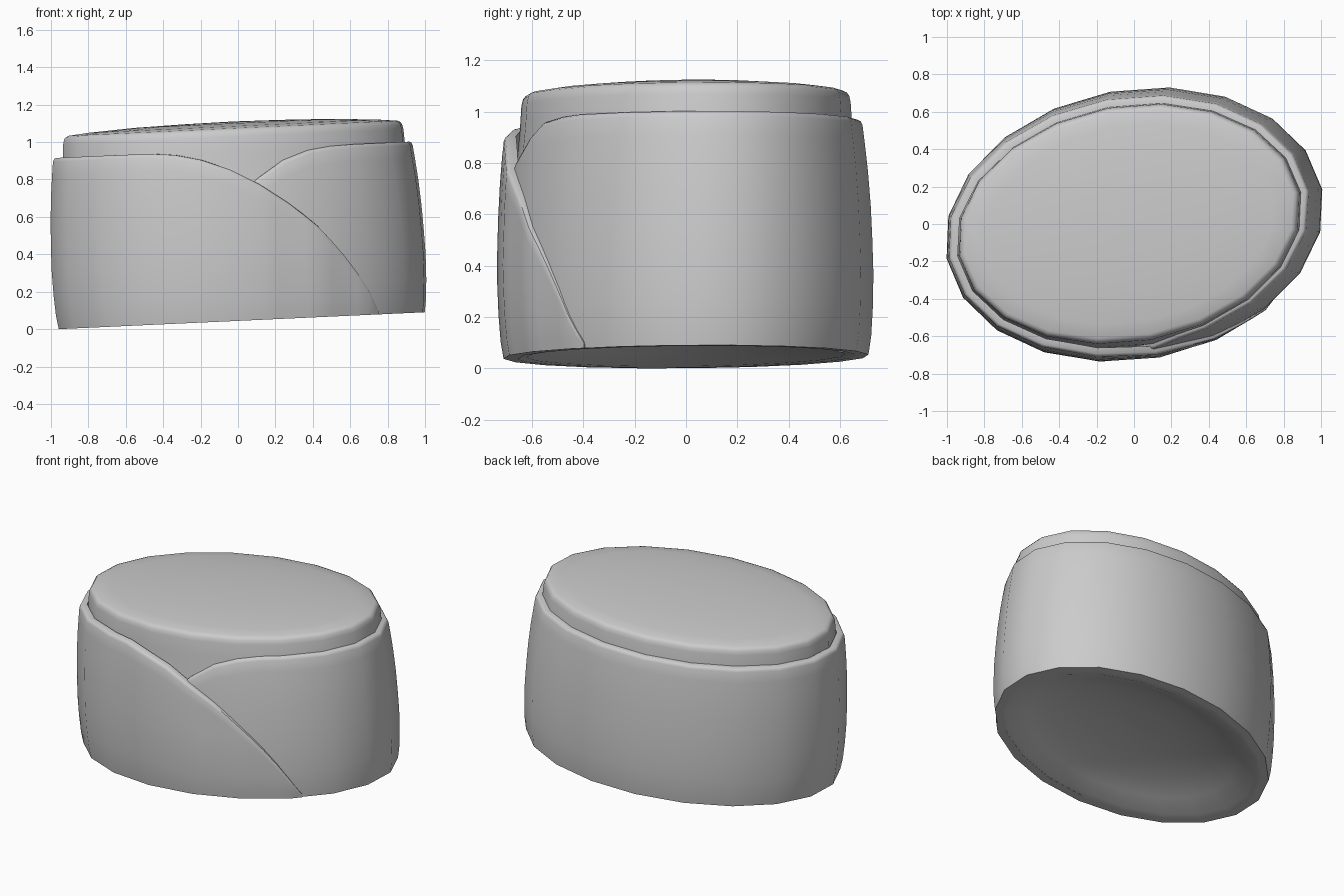
import bpy, bmesh, math
from mathutils import Matrix

cube = bpy.data.objects.get("Cube")
if cube:
    bpy.data.objects.remove(cube)

COLOUR = (0.6, 0.6, 0.6, 1)
grey = bpy.data.materials.new("mid_grey")
grey.use_nodes = True
grey.diffuse_color = COLOUR
grey.node_tree.nodes["Principled BSDF"].inputs["Base Color"].default_value = COLOUR

A, B = 1.016, 0.72                 # half axes of the oval plan
TURN = math.radians(10.5)          # the oval is turned in plan
STEP = 18                          # twenty-sided
PLACE = Matrix.Translation((0.02, 0, 0.045)) @ Matrix.Rotation(-0.046, 4, 'Y')


def lerp(table, x):
    """Piecewise linear lookup in (x, value) pairs."""
    if x <= table[0][0]:
        return table[0][1]
    for (x0, v0), (x1, v1) in zip(table, table[1:]):
        if x <= x1:
            return v0 + (v1 - v0) * (x - x0) / (x1 - x0)
    return table[-1][1]


def oval(deg, inset, scale=1.0):
    """Point on the inset twenty-sided oval."""
    k = math.floor(deg / STEP)
    f = deg / STEP - k
    pts = []
    for i in (k, k + 1):
        t = math.radians(i * STEP)
        x, y = (A - inset) * math.cos(t) * scale, (B - inset) * math.sin(t) * scale
        pts.append((x * math.cos(TURN) - y * math.sin(TURN),
                    x * math.sin(TURN) + y * math.cos(TURN)))
    return [p + (q - p) * f for p, q in zip(*pts)]


def loft(name, sections):
    """Skin a row of equal closed point loops into a smooth-shaded solid."""
    bm = bmesh.new()
    loops = [[bm.verts.new(p) for p in s] for s in sections]
    n = len(loops[0])
    for a, b in zip(loops, loops[1:]):
        for i in range(n):
            j = (i + 1) % n
            bm.faces.new((a[i], a[j], b[j], b[i]))
    bm.faces.new(loops[0])
    bm.faces.new(loops[-1])
    bmesh.ops.recalc_face_normals(bm, faces=bm.faces)
    bm.transform(PLACE)
    mesh = bpy.data.meshes.new(name)
    bm.to_mesh(mesh)
    bm.free()
    mesh.materials.append(grey)
    obj = bpy.data.objects.new(name, mesh)
    bpy.context.collection.objects.link(obj)
    bpy.ops.object.select_all(action='DESELECT')
    obj.select_set(True)
    bpy.context.view_layer.objects.active = obj
    bpy.ops.object.shade_smooth_by_angle(angle=math.radians(40))


# Inner core: shallow dished underside, wall, rounded rim and low domed top
core = [(0.11, 0.02, 0.13), (0.11, 0.35, 0.12), (0.11, 0.65, 0.09), (0.11, 0.85, 0.05),
        (0.11, 1, 0.004), (0.07, 1, 0), (0.05, 1, 0.35), (0.06, 1, 0.6), (0.07, 1, 0.75),
        (0.084, 1, 0.89), (0.09, 1, 0.985), (0.096, 1, 1.01), (0.106, 1, 1.023),
        (0.122, 1, 1.03), (0.122, 0.88, 1.041), (0.122, 0.6, 1.056),
        (0.122, 0.3, 1.063), (0.122, 0.02, 1.066)]
loft("core", [[(*oval(i * STEP, d, s), z) for i in range(20)] for d, s, z in core])

# Wrap: one band going round the core, both ends cut on a curve and crossing in front
RIM = 0.915
bulge = [(0, 0.02), (0.08, 0.008), (0.2, 0.002), (0.35, 0), (0.6, 0.012),
         (0.75, 0.025), (RIM, 0.046)]
over_cut = [(-0.5, RIM), (-0.35, 0.905), (-0.2, 0.874), (-0.06, 0.828), (0.11, 0.74),
            (0.31, 0.6), (0.45, 0.474), (0.59, 0.297), (0.69, 0.143), (0.755, 0.004)]
under_cut = [(-0.3, 0.4), (0.11, 0.74), (0.21, 0.816), (0.38, 0.888), (0.6, RIM)]
rows = (0, 0.08, 0.2, 0.35, 0.5, 0.65, 0.8, 0.92)

columns = [49, 51, 54, 58.5, 63, 67.5, 72, 76.5, 81, 85.5, 90, 99, 108, 117]
columns += list(range(126, 397, STEP)) + list(range(405, 469, 9))
sections = []
for turn in columns:
    x = oval(-turn, 0)[0]
    h = RIM
    if turn < 180:
        h = lerp(over_cut, x)
    elif turn > 370:
        h = lerp(under_cut, x)
    tuck = lerp([(360, 0), (432, 0.022)], turn)
    loose = lerp([(60, 0.01), (100, 0.02), (190, 0.014), (270, 0)], turn)

    def inset(z):
        return lerp(bulge, z) + tuck * (0.4 + 0.6 * z) - loose * z

    b = min(0.02, h * 0.3)
    outer = [(inset(f * (h - b)), f * (h - b)) for f in rows]
    d = inset(h)
    outer += [(inset(h - b), h - b), (d + b * 0.2, h - b * 0.3), (d + b * 0.7, h),
              (d + 0.046, h), (inset(h / 2) + 0.047, h / 2), (inset(0) + 0.05, 0)]
    sections.append([(*oval(-turn, i), z) for i, z in outer])
loft("wrap", sections)
